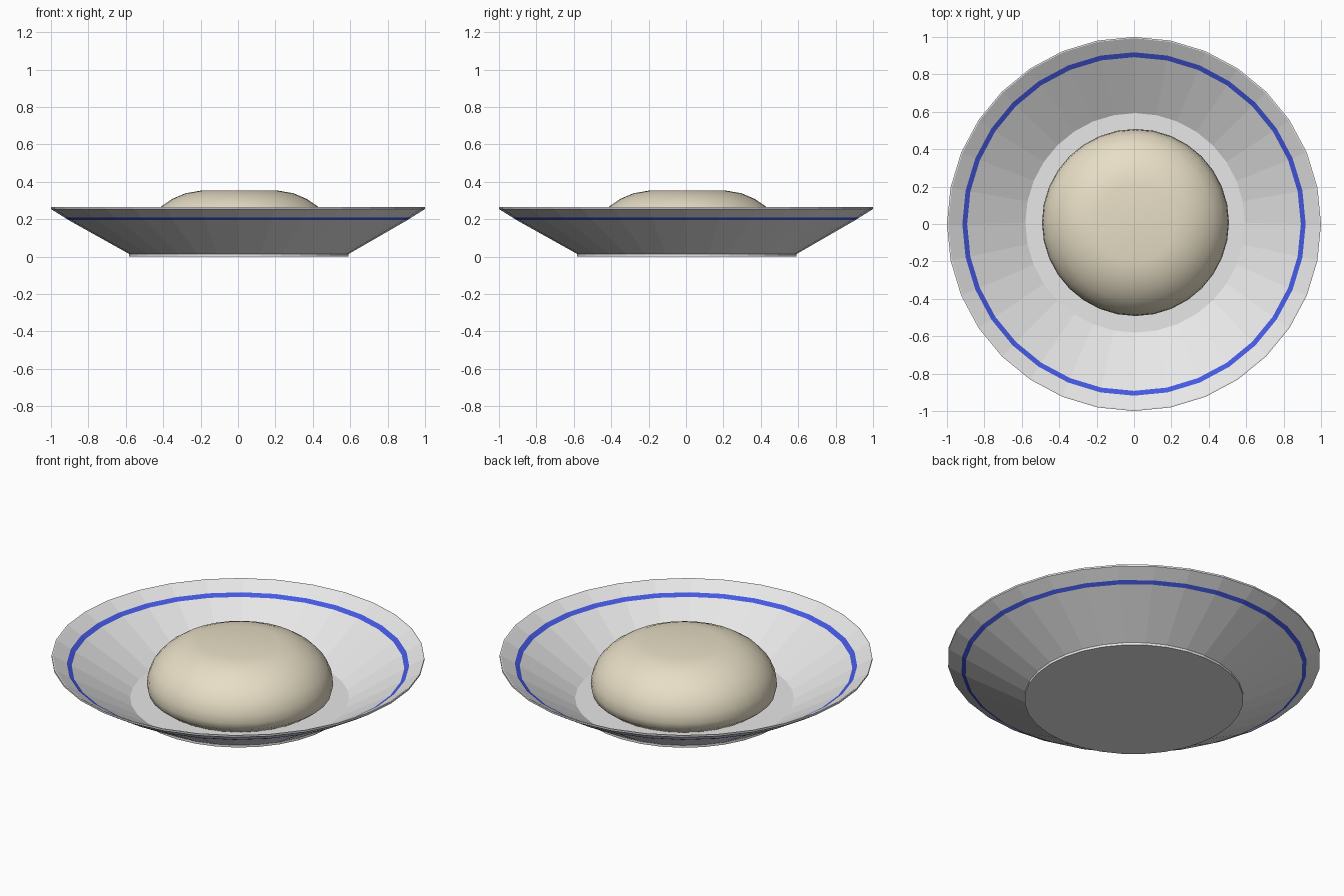
import bpy, bmesh, math

if "Cube" in bpy.data.objects:
    bpy.data.objects.remove(bpy.data.objects["Cube"])

SIDES = 32


def material(name, rgb):
    m = bpy.data.materials.new(name)
    m.diffuse_color = (*rgb, 1)
    m.use_nodes = True
    m.node_tree.nodes["Principled BSDF"].inputs["Base Color"].default_value = m.diffuse_color
    return m


def lathe(name, profile, mats, bands=(), center=(0, 0)):
    """Spin an (r, z, centre offset) profile; bands lists segments using material 1."""
    bm = bmesh.new()
    rings = []
    for r, z, o in profile:
        rings.append([bm.verts.new((center[0] + o + r * math.cos(2 * math.pi * i / SIDES),
                                    center[1] + o + r * math.sin(2 * math.pi * i / SIDES), z))
                      for i in range(SIDES)])
    for k in range(len(rings) - 1):
        for i in range(SIDES):
            j = (i + 1) % SIDES
            f = bm.faces.new((rings[k][i], rings[k][j], rings[k + 1][j], rings[k + 1][i]))
            f.material_index = 1 if k in bands else 0
    bm.faces.new(rings[0][::-1])
    bm.faces.new(rings[-1])
    bmesh.ops.recalc_face_normals(bm, faces=bm.faces)
    me = bpy.data.meshes.new(name)
    bm.to_mesh(me)
    bm.free()
    ob = bpy.data.objects.new(name, me)
    bpy.context.collection.objects.link(ob)
    for m in mats:
        me.materials.append(m)
    return ob


white = material("plate white", (0.80, 0.80, 0.80))
blue = material("stripe blue", (0.06, 0.10, 0.76))
cream = material("food cream", (0.80, 0.73, 0.56))

# Plate: underside, lip and inside, with the stripe as a band of faces on both sides
plate = [(0.587, 0.0, 0.005), (0.587, 0.014, 0.005),
         (0.906, 0.195, 0), (0.928, 0.209, 0),
         (1.0, 0.254, 0), (1.0, 0.264, 0), (0.993, 0.264, 0),
         (0.918, 0.218, 0), (0.892, 0.203, 0),
         (0.587, 0.02, 0.006)]
lathe("plate", plate, [white, blue], bands=(2, 7))

# Food mound: rounded dome tucked in slightly at the bottom
food = [(0.44, 0.02, 0), (0.49, 0.06, 0), (0.50, 0.10, 0), (0.495, 0.15, 0), (0.47, 0.21, 0),
        (0.42, 0.267, 0), (0.36, 0.308, 0), (0.29, 0.338, 0), (0.21, 0.352, 0)]
mound = lathe("food_mound", food, [cream], center=(0.008, 0.008))
bpy.context.view_layer.objects.active = mound
mound.select_set(True)
bpy.ops.object.shade_smooth_by_angle(angle=math.radians(40))
